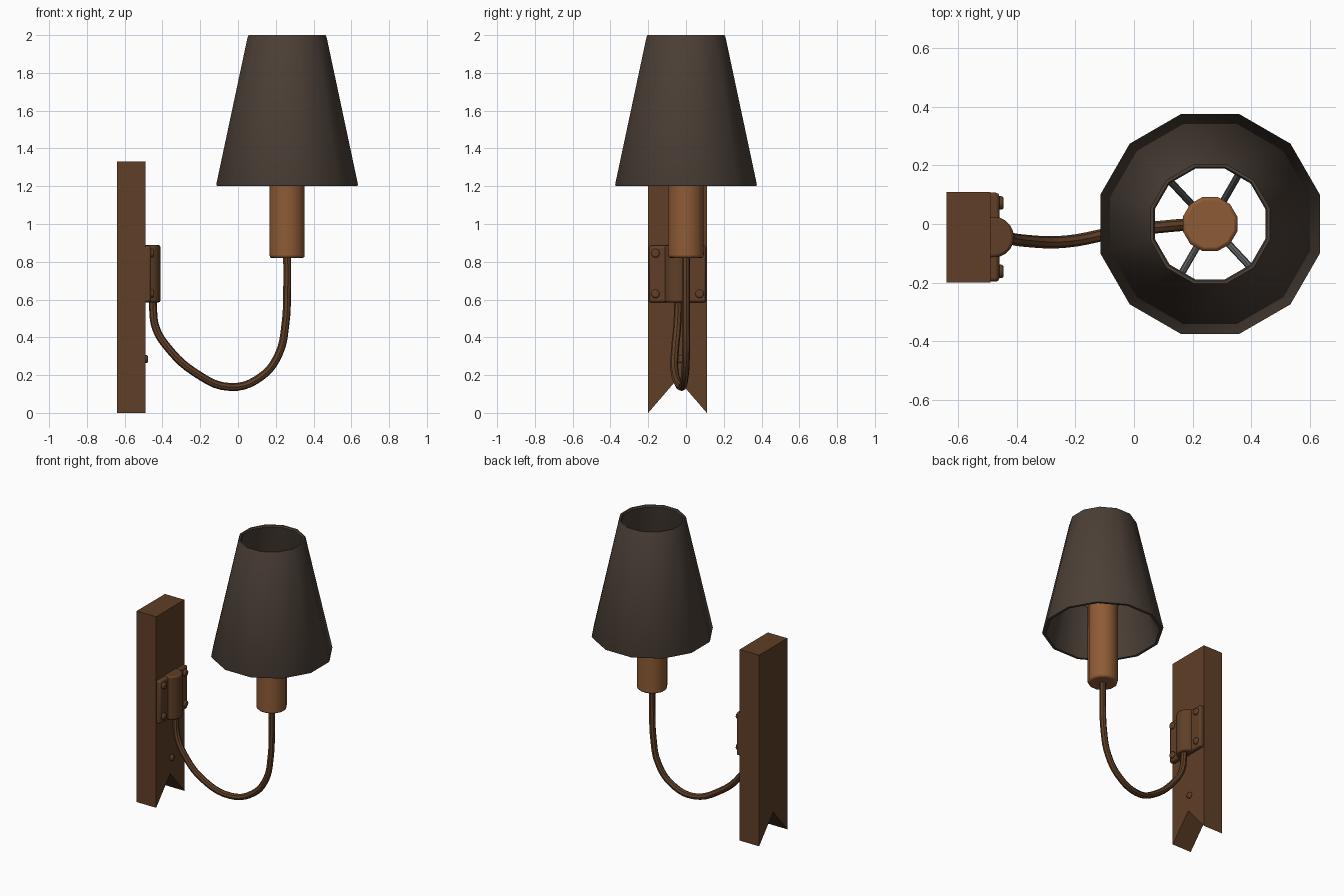
import bpy, bmesh, math
from mathutils import Vector

if "Cube" in bpy.data.objects:
    bpy.data.objects.remove(bpy.data.objects["Cube"])


def material(name, rgb):
    m = bpy.data.materials.new(name)
    m.diffuse_color = (*rgb, 1)
    m.use_nodes = True
    m.node_tree.nodes["Principled BSDF"].inputs["Base Color"].default_value = m.diffuse_color
    return m


WOOD = material("dark_wood", (0.115, 0.05, 0.02))
COPPER = material("copper", (0.27, 0.105, 0.036))
FABRIC = material("shade_fabric", (0.07, 0.05, 0.037))
STEEL = material("steel", (0.12, 0.12, 0.12))


def finish(ob, mat, bevel=0, segments=2, smooth=True):
    ob.data.materials.append(mat)
    bpy.ops.object.select_all(action='DESELECT')
    ob.select_set(True)
    bpy.context.view_layer.objects.active = ob
    if bevel:
        b = ob.modifiers.new("bevel", 'BEVEL')
        b.width, b.segments, b.limit_method = bevel, segments, 'ANGLE'
        b.angle_limit = math.radians(40)
    if smooth:
        bpy.ops.object.shade_smooth_by_angle(angle=math.radians(35))
    return ob


def mesh_object(name, bm):
    bmesh.ops.recalc_face_normals(bm, faces=bm.faces)
    me = bpy.data.meshes.new(name)
    bm.to_mesh(me)
    bm.free()
    ob = bpy.data.objects.new(name, me)
    bpy.context.collection.objects.link(ob)
    return ob


def prism(name, outline, offset):
    """Extrude a closed outline of 3D points by an offset vector."""
    bm = bmesh.new()
    face = bm.faces.new([bm.verts.new(p) for p in outline])
    out = bmesh.ops.extrude_face_region(bm, geom=[face])
    bmesh.ops.translate(bm, vec=offset, verts=[
        v for v in out["geom"] if isinstance(v, bmesh.types.BMVert)])
    return mesh_object(name, bm)


def rod(name, a, b, r, sides):
    """Capped cylinder between two points."""
    a, b = Vector(a), Vector(b)
    d = b - a
    bpy.ops.mesh.primitive_cylinder_add(vertices=sides, radius=r, depth=d.length,
                                        location=(a + b) / 2,
                                        rotation=d.to_track_quat('Z', 'Y').to_euler())
    bpy.context.object.name = name
    return bpy.context.object


CX, CY = 0.26, -0.045   # lamp axis x, wall board centre y

# Wall board with a V notch at the foot
finish(prism("wall_board",
             [(-0.64, -0.2, 0), (-0.64, CY, 0.18), (-0.64, 0.11, 0),
              (-0.64, 0.11, 1.33), (-0.64, -0.2, 1.33)], (0.15, 0, 0)),
       WOOD, smooth=False)

# Bracket: flange plate and rounded sleeve
finish(prism("bracket_flange",
             [(-0.5, -0.197, 0.585), (-0.5, 0.107, 0.585),
              (-0.5, 0.107, 0.885), (-0.5, -0.197, 0.885)], (0.04, 0, 0)),
       WOOD, 0.012)
arc = [(-0.48 + 0.07 * math.cos(t), CY + 0.07 * math.sin(t), 0.585)
       for t in [math.radians(-90 + 18 * i) for i in range(11)]]
finish(prism("bracket_sleeve",
             [(-0.5, CY - 0.07, 0.585)] + arc + [(-0.5, CY + 0.07, 0.585)],
             (0, 0, 0.303)), WOOD, 0.01)

# Screws: four on the bracket, one low on the board
for y in (CY - 0.117, CY + 0.117):
    for z in (0.63, 0.845):
        finish(rod("bracket_screw", (-0.47, y, z), (-0.445, y, z), 0.023, 12), WOOD, 0.008)
finish(rod("board_screw", (-0.5, -0.03, 0.285), (-0.476, -0.03, 0.285), 0.021, 12), WOOD, 0.008)

# Curved arm
path = [(-0.45, -0.042, 0.62), (-0.45, -0.042, 0.56), (-0.435, -0.047, 0.45),
        (-0.375, -0.057, 0.35), (-0.23, -0.06, 0.215), (-0.04, -0.025, 0.137),
        (0.12, -0.007, 0.19), (0.215, 0, 0.31), (0.252, 0, 0.48),
        (CX, 0, 0.65), (CX, 0, 0.85)]
cu = bpy.data.curves.new("arm", 'CURVE')
cu.dimensions = '3D'
cu.bevel_depth, cu.bevel_resolution = 0.021, 2
cu.resolution_u, cu.use_fill_caps = 5, True
sp = cu.splines.new('BEZIER')
sp.bezier_points.add(len(path) - 1)
for bp, p in zip(sp.bezier_points, path):
    bp.co = p
    bp.handle_left_type = bp.handle_right_type = 'AUTO'
arm = bpy.data.objects.new("arm", cu)
bpy.context.collection.objects.link(arm)
bpy.ops.object.select_all(action='DESELECT')
arm.select_set(True)
bpy.context.view_layer.objects.active = arm
bpy.ops.object.convert(target='MESH')
finish(bpy.context.object, WOOD)

# Twelve-sided lamp socket
K = 1 / math.cos(math.radians(15))   # apothem to corner radius
socket = rod("lamp_socket", (CX, 0, 0.82), (CX, 0, 1.48), 0.093 * K, 12)
socket.rotation_euler.z += math.radians(15)
finish(socket, COPPER, 0.012)

# Shade: closed wall profile (apothem, z) revolved in twelve steps
profile = [(0.371, 1.2), (0.375, 1.21), (0.209, 1.99), (0.204, 2.0),
           (0.194, 2.0), (0.189, 1.99), (0.35, 1.21), (0.354, 1.2)]
bm = bmesh.new()
rings = []
for i in range(12):
    a = math.radians(15 + 30 * i)
    rings.append([bm.verts.new((CX + r * K * math.cos(a), r * K * math.sin(a), z))
                  for r, z in profile])
n = len(profile)
for i in range(12):
    p, q = rings[i], rings[(i + 1) % 12]
    for j in range(n):
        bm.faces.new((p[j], q[j], q[(j + 1) % n], p[(j + 1) % n]))
finish(mesh_object("lamp_shade", bm), FABRIC)

# Spokes holding the shade on the socket
for deg in (60, 133, 240, 313):
    c, s = math.cos(math.radians(deg)), math.sin(math.radians(deg))
    finish(rod("shade_spoke", (CX + 0.07 * c, 0.07 * s, 1.37),
               (CX + 0.285 * c, 0.285 * s, 1.58), 0.012, 8), STEEL)
